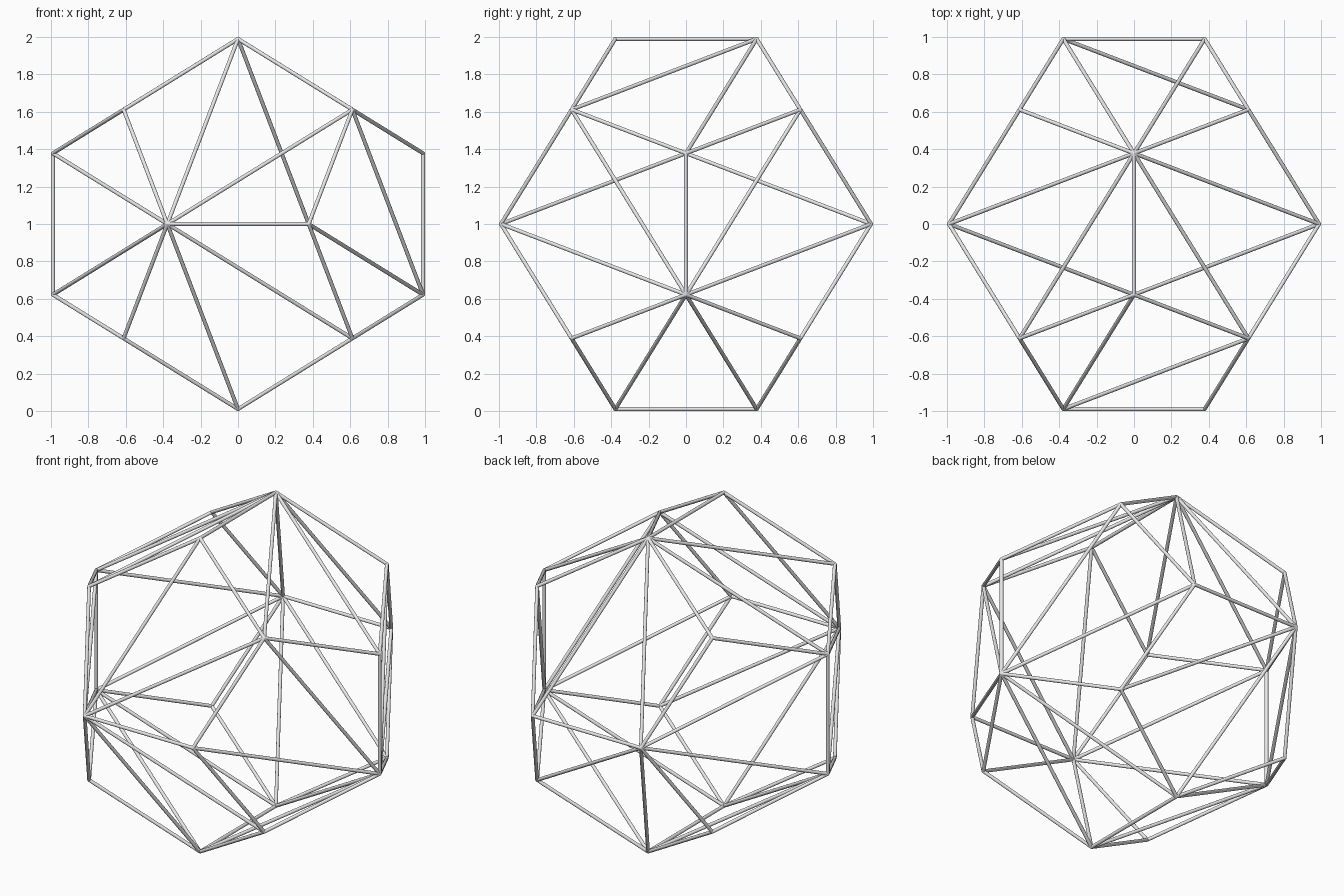
import bpy, bmesh
from math import sqrt
from itertools import combinations, product
from mathutils import Matrix, Vector

cube = bpy.data.objects.get("Cube")
if cube:
    bpy.data.objects.remove(cube, do_unlink=True)

PHI = (1 + sqrt(5)) / 2
ROD = 0.0105                      # rod radius
REACH = 1 - ROD                   # furthest vertex coordinate
MID, LOW = REACH / PHI, REACH / PHI ** 2
LIFT = Vector((0, 0, 1))
SIGNS = (-1, 1)

grey = bpy.data.materials.new("light_grey")
grey.use_nodes = True
colour = (0.8, 0.8, 0.8, 1)
grey.diffuse_color = colour
grey.node_tree.nodes["Principled BSDF"].inputs["Base Color"].default_value = colour


def cyclic(a, b):
    """Points (a, 0, b) with every sign, in all three axis orders."""
    pts = []
    for s, t in product(SIGNS, SIGNS):
        x, z = s * a, t * b
        pts += [Vector((x, 0, z)), Vector((z, x, 0)), Vector((0, z, x))]
    return pts


def add_object(name, bm):
    mesh = bpy.data.meshes.new(name)
    bm.to_mesh(mesh)
    bm.free()
    mesh.materials.append(grey)
    obj = bpy.data.objects.new(name, mesh)
    bpy.context.collection.objects.link(obj)
    bpy.ops.object.select_all(action='DESELECT')
    obj.select_set(True)
    bpy.context.view_layer.objects.active = obj
    bpy.ops.object.shade_smooth_by_angle()


def rods(name, pairs):
    bm = bmesh.new()
    for a, b in pairs:
        d = b - a
        turn = d.to_track_quat('Z', 'Y').to_matrix().to_4x4()
        bmesh.ops.create_cone(bm, cap_ends=True, segments=16, radius1=ROD,
                              radius2=ROD, depth=d.length,
                              matrix=Matrix.Translation((a + b) / 2 + LIFT) @ turn)
    add_object(name, bm)


# Dodecahedron corners: cube corners plus three golden rectangles
corners = [Vector(p) * MID for p in product(SIGNS, repeat=3)] + cyclic(REACH, LOW)


def adjacent(a, b):
    return (a - b).length < 2.1 * LOW


# Outer edges
rods("frame_edges", [p for p in combinations(corners, 2) if adjacent(*p)])

# Each pentagon is split by two braces fanning from its first matching hub
hubs = [Vector((0, LOW, REACH)), Vector((-LOW, -REACH, 0)), Vector((-LOW, REACH, 0)),
        Vector((REACH, 0, -LOW)), Vector((-REACH, 0, -LOW))]
braces = []
for normal in cyclic(1, PHI):
    face = sorted(corners, key=normal.dot)[-5:]
    hub = next(h for h in hubs if any((h - c).length < 0.01 for c in face))
    braces += [(hub, c) for c in face
               if (c - hub).length > 0.01 and not adjacent(c, hub)]
rods("face_braces", braces)

# Rounded joints closing the rod ends
bm = bmesh.new()
for c in corners:
    bmesh.ops.create_icosphere(bm, subdivisions=2, radius=ROD,
                               matrix=Matrix.Translation(c + LIFT))
add_object("corner_joints", bm)
